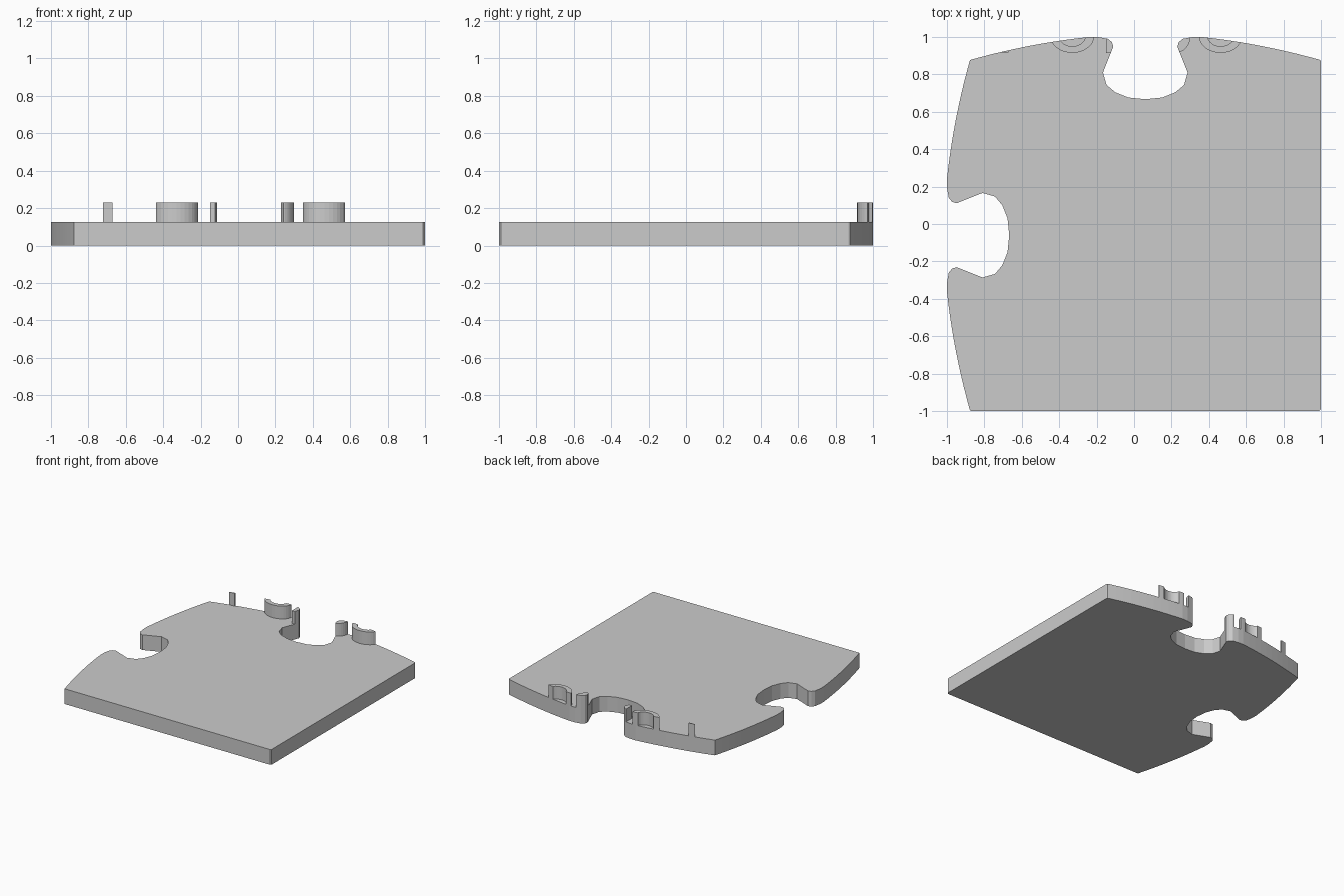
import bpy, bmesh, math

if "Cube" in bpy.data.objects:
    bpy.data.objects.remove(bpy.data.objects["Cube"])

grey = bpy.data.materials.new("plain grey")
grey.use_nodes = True
grey.diffuse_color = (0.6, 0.6, 0.6, 1)
grey.node_tree.nodes["Principled BSDF"].inputs["Base Color"].default_value = (0.6, 0.6, 0.6, 1)

PLATE_TOP, RIDGE_TOP = 0.125, 0.23
CENTRE = 0.06


def prism(name, points, z0, z1):
    """Extrude a flat outline from z0 to z1."""
    bm = bmesh.new()
    face = bm.faces.new([bm.verts.new((x, y, z0)) for x, y in points])
    up = bmesh.ops.extrude_face_region(bm, geom=[face])["geom"]
    bmesh.ops.translate(bm, vec=(0, 0, z1 - z0),
                        verts=[v for v in up if isinstance(v, bmesh.types.BMVert)])
    bmesh.ops.recalc_face_normals(bm, faces=bm.faces)
    mesh = bpy.data.meshes.new(name)
    bm.to_mesh(mesh)
    bm.free()
    mesh.materials.append(grey)
    obj = bpy.data.objects.new(name, mesh)
    bpy.context.collection.objects.link(obj)
    return obj


def arc(cx, cy, rx, ry, start, end, steps=16):
    angles = [math.radians(start + (end - start) * i / steps) for i in range(steps + 1)]
    return [(cx + rx * math.cos(a), cy + ry * math.sin(a)) for a in angles]


# Half of a notched edge: distance from the notch centre, then y
bow = [(0.937 - 0.637 * t, 0.877 + 0.123 * (1.45 * t - 0.45 * t * t))
       for t in [i / 10 for i in range(11)]]
socket = [(0.25, 0.999), (0.2, 0.99), (0.178, 0.972), (0.171, 0.948), (0.226, 0.81),
          (0.207, 0.743), (0.16, 0.704), (0.09, 0.676), (0, 0.667)]
half = bow + socket
back_edge = [(CENTRE - u, y) for u, y in half] + [(CENTRE + u, y) for u, y in half[-2::-1]]
left_edge = [(-y, -x) for x, y in reversed(back_edge)]

# Plate outline: back edge, softened corners, then the mirrored left edge
outline = back_edge + [(1, 0.867), (1, -0.99), (0.99, -1), (-0.867, -1)] + left_edge[:-1]
plate = prism("puzzle_plate", outline, 0, PLATE_TOP)


def u_shape(cx):
    return arc(cx, 1.005, 0.117, 0.09, 180, 360) + arc(cx, 1.005, 0.07, 0.055, 360, 180)


# Raised ridges that run off the back edge
ridges = {
    "left_curved_ridge": u_shape(0.463),
    "right_curved_ridge": u_shape(-0.33),
    "right_notch_ridge": [(-0.15, 0.915), (-0.1, 0.915), (-0.1, 1.1), (-0.15, 1.1)],
    "left_notch_ridge": arc(0.22, 1.0, 0.08, 0.085, 270, 360, 8) + [(0.3, 1.1), (0.22, 1.1)],
    "outer_ridge": [(-0.75, 0.917), (-0.672, 0.917), (-0.672, 1.1), (-0.75, 1.1)],
}
trimmer = prism("ridge_trimmer", outline, -0.2, 0.5)
trimmer.hide_render = True
for name, points in ridges.items():
    ridge = prism(name, points, PLATE_TOP - 0.01, RIDGE_TOP)
    trim = ridge.modifiers.new("Trim", "BOOLEAN")
    trim.operation, trim.solver, trim.object = "INTERSECT", "EXACT", trimmer
    trimmed = bpy.data.meshes.new_from_object(
        ridge.evaluated_get(bpy.context.evaluated_depsgraph_get()))
    ridge.modifiers.clear()
    ridge.data = trimmed
bpy.data.objects.remove(trimmer)
